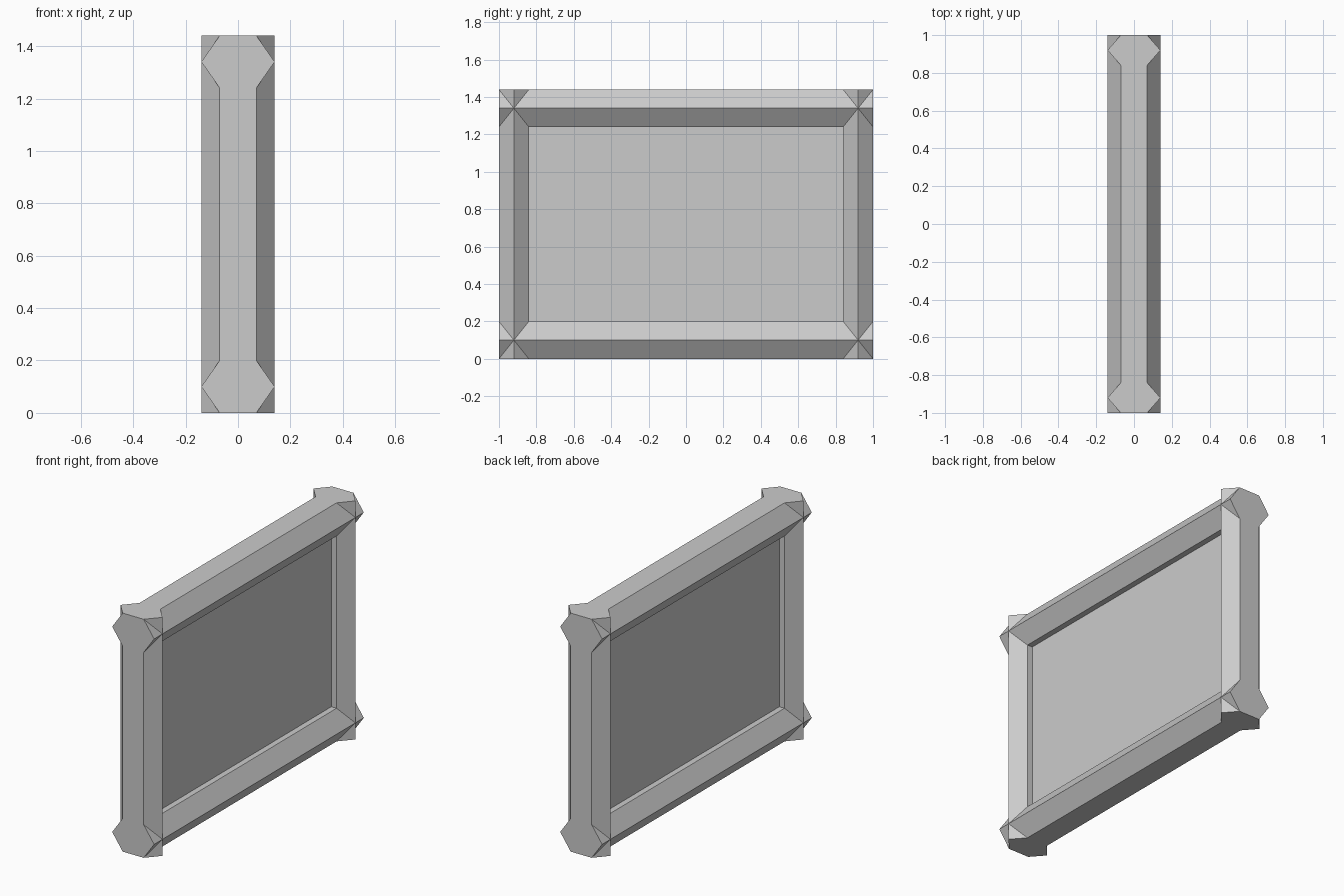
import bpy, bmesh
from mathutils import Vector

if "Cube" in bpy.data.objects:
    bpy.data.objects.remove(bpy.data.objects["Cube"])

HEIGHT = 1.44
RAIL_HALF = 0.1     # half height of a horizontal rail
POST_HALF = 0.08    # half width of an upright post


def hex_bar(name, start, end, side, half):
    """Six-sided bar from start to end; points stick out along x, flats face 'side'."""
    side = Vector(side)
    profile = [(0.14, 0), (0.07, half), (-0.07, half),
               (-0.14, 0), (-0.07, -half), (0.07, -half)]
    bm = bmesh.new()
    offsets = [Vector((x, 0, 0)) + side * s for x, s in profile]
    a = [bm.verts.new(Vector(start) + o) for o in offsets]
    b = [bm.verts.new(Vector(end) + o) for o in offsets]
    bm.faces.new(a)
    bm.faces.new(b)
    for i in range(6):
        j = (i + 1) % 6
        bm.faces.new((a[i], a[j], b[j], b[i]))
    bmesh.ops.recalc_face_normals(bm, faces=bm.faces)
    mesh = bpy.data.meshes.new(name)
    bm.to_mesh(mesh)
    bm.free()
    obj = bpy.data.objects.new(name, mesh)
    bpy.context.collection.objects.link(obj)
    return obj


# Horizontal rails, running the full length in y
for name, z in (("bottom_rail", RAIL_HALF), ("top_rail", HEIGHT - RAIL_HALF)):
    hex_bar(name, (0, -1, z), (0, 1, z), (0, 0, 1), RAIL_HALF)

# Upright posts, crossing the rails at the corners
for name, s in (("front_post", -1), ("back_post", 1)):
    y = s * (1 - POST_HALF)
    hex_bar(name, (0, y, 0), (0, y, HEIGHT), (0, 1, 0), POST_HALF)

# Thin recessed panel filling the frame
bpy.ops.mesh.primitive_cube_add(size=1, location=(0, 0, HEIGHT / 2))
panel = bpy.context.object
panel.name = "panel"
panel.scale = (0.07, 2 - 4 * POST_HALF, HEIGHT - 4 * RAIL_HALF)
bpy.ops.object.transform_apply(location=False, rotation=False, scale=True)
